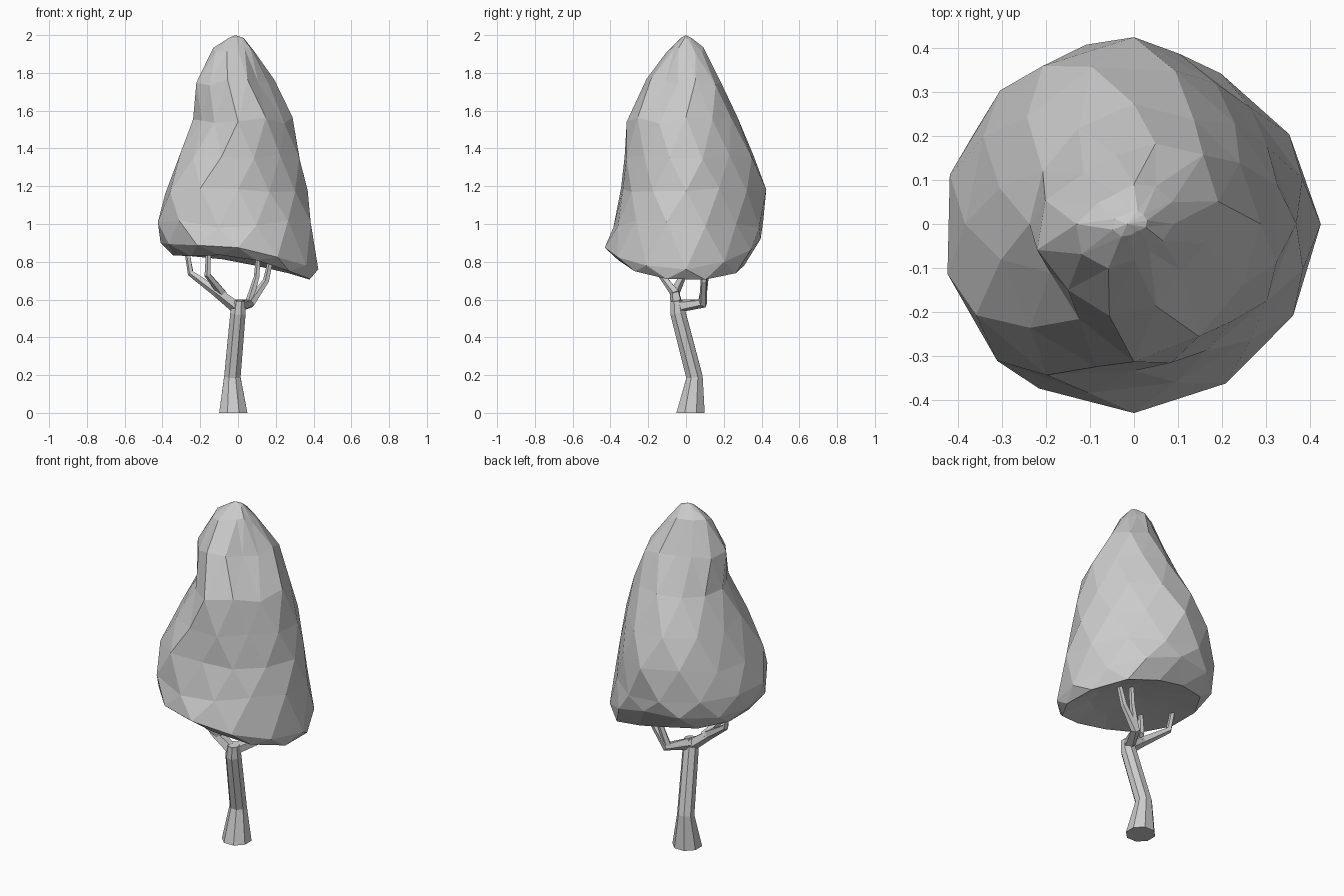
import bpy, bmesh, math, random
from mathutils import Vector

if "Cube" in bpy.data.objects:
    bpy.data.objects.remove(bpy.data.objects["Cube"])

random.seed(4)


def finish(bm, name):
    bmesh.ops.recalc_face_normals(bm, faces=bm.faces)
    mesh = bpy.data.meshes.new(name)
    bm.to_mesh(mesh)
    bm.free()
    obj = bpy.data.objects.new(name, mesh)
    bpy.context.collection.objects.link(obj)
    return obj


def tube(name, points, radii, sides):
    """Low-poly tapered tube along a path, capped at both ends."""
    bm = bmesh.new()
    pts = [Vector(p) for p in points]
    rings = []
    for i, (p, r) in enumerate(zip(pts, radii)):
        d = (pts[min(i + 1, len(pts) - 1)] - pts[max(i - 1, 0)]).normalized()
        if i == 0 and p.z == 0:
            d = Vector((0, 0, 1))
        a = Vector((0, 1, 0)).cross(d).normalized()
        b = d.cross(a)
        ang = [2 * math.pi * (k + 0.5) / sides for k in range(sides)]
        rings.append([bm.verts.new(p + r * (math.cos(t) * a + math.sin(t) * b)) for t in ang])
    for lo, hi in zip(rings, rings[1:]):
        for k in range(sides):
            n = (k + 1) % sides
            bm.faces.new((lo[k], lo[n], hi[n], hi[k]))
    bm.faces.new(rings[0])
    bm.faces.new(rings[-1])
    return finish(bm, name)


def around(values, angle):
    """Smooth periodic interpolation of 8 values, starting at +x, turning to +y."""
    u = angle / (math.pi / 4)
    i = math.floor(u)
    t = u - i
    p0, p1, p2, p3 = (values[(i + k) % 8] for k in (-1, 0, 1, 2))
    return p1 + 0.5 * t * (p2 - p0 + t * (2 * p0 - 5 * p1 + 4 * p2 - p3
                                          + t * (3 * (p1 - p2) + p3 - p0)))


# trunk with a flared foot and a bend
tube("trunk",
     [(-.025, .024, 0), (-.03, .045, .19), (0, -.043, .53), (.005, -.05, .595)],
     [.081, .047, .044, .034], 8)

# forked branches
tube("left_branch", [(0, -.045, .555), (-.11, -.06, .64), (-.25, -.01, .74), (-.27, .0, .86)],
     [.036, .028, .018, .014], 5)
tube("left_twig", [(-.08, -.055, .63), (-.16, -.13, .73), (-.155, -.13, .86)],
     [.025, .018, .014], 5)
tube("right_branch", [(0, -.045, .565), (.065, .09, .58), (.15, .095, .70), (.18, .085, .84)],
     [.036, .026, .018, .014], 5)
tube("right_twig", [(.06, .085, .585), (.10, .105, .72), (.11, .11, .85)],
     [.022, .016, .013], 5)

# leafy crown: heights and radii at eight compass directions, from top to rim
rings = [
    (1.92, (.09, .10, .09, .08, .13, .13, .08, .07)),
    (1.75, (.18, .22, .17, .16, .225, .21, .21, .15)),
    (1.55, (.285, .27, .27, .24, .235, .22, .31, .28)),
    (1.36, (.34, .32, .37, .34, .305, .33, .33, .31)),
    (1.18, (.365, .345, .42, .40, .38, .415, .33, .335)),
    (1.00, (.40, .37, .41, .425, .43, .435, .375, .37)),
    # widest part of the rim
    ((.76, .83, .92, .91, .90, .89, .875, .80),
     (.42, .395, .39, .415, .405, .425, .425, .41)),
    # rounded lower edge
    ((.70, .74, .80, .83, .835, .83, .83, .75),
     (.39, .37, .30, .35, .35, .35, .36, .38)),
    # shallow hollow underside
    ((.79, .80, .82, .84, .845, .845, .84, .81),
     (.24, .22, .19, .21, .21, .21, .22, .23)),
]
SEG = 12
bm = bmesh.new()


def crown_ring(z, radii, shift):
    varied = isinstance(z, tuple)
    ring = []
    for k in range(SEG):
        a = 2 * math.pi * (k + shift) / SEG
        r = around(radii, a) * 1.012
        h = around(z, a) if varied else z + random.uniform(-.02, .02) * (z < 1.95)
        ring.append(bm.verts.new((r * math.cos(a), r * math.sin(a), h)))
    return ring


rings.insert(0, (1.985, (.03, .03, .03, .03, .05, .04, .02, .02)))
# every other ring is turned half a step, giving staggered triangles
shifts = [0.5 * ((i + 1) % 2) for i in range(len(rings))]
loops = [crown_ring(z, radii, s) for (z, radii), s in zip(rings, shifts)]

for i in range(len(loops) - 1):
    lo, hi = loops[i], loops[i + 1]
    for k in range(SEG):
        n = (k + 1) % SEG
        if shifts[i] < shifts[i + 1]:
            bm.faces.new((lo[k], lo[n], hi[k]))
            bm.faces.new((lo[n], hi[n], hi[k]))
        else:
            bm.faces.new((lo[k], hi[n], hi[k]))
            bm.faces.new((lo[k], lo[n], hi[n]))
for ring, tip in ((loops[0], (-.015, 0, 2.0)), (loops[-1], (0, 0, .85))):
    tip = bm.verts.new(tip)
    for k in range(SEG):
        bm.faces.new((ring[k], ring[(k + 1) % SEG], tip))
finish(bm, "crown")
